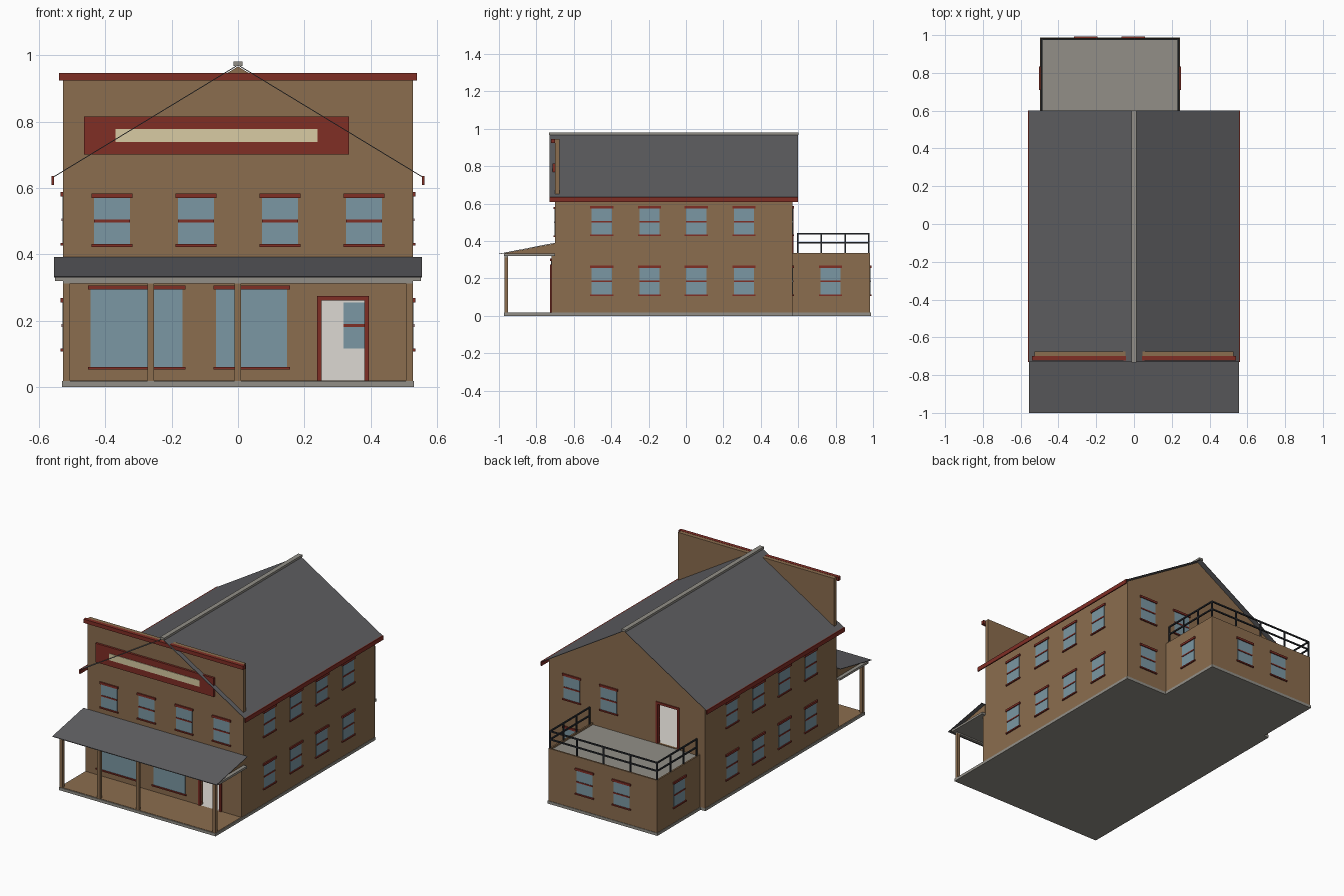
import bpy
import bmesh

if "Cube" in bpy.data.objects:
    bpy.data.objects.remove(bpy.data.objects["Cube"], do_unlink=True)


def make_material(name, rgb):
    linear = [((c / 255 + 0.055) / 1.055) ** 2.4 for c in rgb] + [1]
    mat = bpy.data.materials.new(name)
    mat.use_nodes = True
    mat.diffuse_color = linear
    bsdf = mat.node_tree.nodes["Principled BSDF"]
    bsdf.inputs["Base Color"].default_value = linear
    bsdf.inputs["Roughness"].default_value = 0.9
    return mat


brown = make_material("brown siding", (139, 109, 78))
red = make_material("red trim", (128, 46, 37))
cream = make_material("cream paint", (216, 203, 163))
white = make_material("off white plaster", (220, 217, 210))
blue = make_material("blue grey glass", (123, 151, 163))
slate = make_material("dark slate", (95, 95, 98))
stone = make_material("grey stone", (146, 143, 135))
iron = make_material("dark iron", (44, 47, 52))


def prism(name, points, axis, lo, hi, mat):
    """Extrude a 2D outline along x or y; points are (other axis, z)."""
    bm = bmesh.new()
    rings = []
    for d in (lo, hi):
        rings.append([bm.verts.new((d, u, z) if axis == "x" else (u, d, z)) for u, z in points])
    for ring in rings:
        bm.faces.new(ring)
    n = len(points)
    for i in range(n):
        j = (i + 1) % n
        bm.faces.new((rings[0][i], rings[0][j], rings[1][j], rings[1][i]))
    bmesh.ops.recalc_face_normals(bm, faces=bm.faces)
    mesh = bpy.data.meshes.new(name)
    bm.to_mesh(mesh)
    bm.free()
    mesh.materials.append(mat)
    obj = bpy.data.objects.new(name, mesh)
    bpy.context.collection.objects.link(obj)
    return obj


def box(name, x, y, z, mat):
    outline = [(x[0], z[0]), (x[1], z[0]), (x[1], z[1]), (x[0], z[1])]
    return prism(name, outline, "y", y[0], y[1], mat)


def wall_box(name, wall, u, z, depth, mat):
    """Box placed on a wall given as (axis, position, outward sign)."""
    axis, pos, sign = wall
    d = sorted(pos + sign * k for k in depth)
    if axis == "x":
        return box(name, d, u, z, mat)
    return box(name, u, d, z, mat)


def window(name, wall, centre, bottom, width=0.108, height=0.14, bar=True):
    h = width / 2
    top = bottom + height
    u = (centre - h, centre + h)
    wide = (u[0] - 0.008, u[1] + 0.008)
    wall_box(name + "_glass", wall, u, (bottom, top), (-0.016, 0.002), blue)
    wall_box(name + "_lintel", wall, wide, (top, top + 0.013), (0, 0.008), red)
    wall_box(name + "_sill", wall, wide, (bottom - 0.008, bottom), (0, 0.008), red)
    if bar:
        mid = bottom + height / 2
        wall_box(name + "_bar", wall, u, (mid - 0.004, mid + 0.004), (-0.018, 0.005), red)


def door_frame(name, wall, u0, u1, z0, z1, t=0.014):
    for side, u in (("left", (u0 - t, u0)), ("right", (u1, u1 + t))):
        wall_box(name + "_jamb_" + side, wall, u, (z0, z1 + t), (-0.018, 0.006), red)
    wall_box(name + "_head", wall, (u0, u1), (z1, z1 + t), (-0.018, 0.006), red)


W, BACK = 0.527, 0.57
LOW_FRONT, FRONT = -0.72, -0.70
FLOOR, UPPER = 0.017, 0.33
RIDGE, SLOPE = 0.972, 0.607

# Foundations and porch floor
box("house_foundation", (-0.53, 0.53), (-0.973, BACK), (0, FLOOR), stone)
box("annex_foundation", (-0.498, 0.243), (BACK, 0.988), (0, FLOOR), stone)
box("porch_floor", (-0.525, 0.525), (-0.968, LOW_FRONT), (FLOOR - 0.001, 0.019), brown)

# Ground floor front wall around the open door
DOOR = (0.252, 0.381)
DOOR_TOP = 0.26
y_front = (LOW_FRONT, FRONT)
box("front_wall_left", (-W, DOOR[0]), y_front, (FLOOR, 0.32), brown)
box("front_wall_right", (DOOR[1], W), y_front, (FLOOR, 0.32), brown)
box("front_wall_over_door", DOOR, y_front, (DOOR_TOP, 0.32), brown)

# False front with cornice and blank sign board
box("false_front", (-W, W), (FRONT, -0.676), (0.32, 0.945), brown)
box("front_cornice", (-0.54, 0.54), (-0.722, FRONT), (0.923, 0.946), red)
box("sign_board", (-0.465, 0.335), (-0.713, FRONT), (0.70, 0.815), red)
box("sign_panel", (-0.37, 0.24), (-0.716, -0.71), (0.738, 0.778), cream)

# Side walls, inner linings and eave boards
EAVE_WALL = RIDGE - SLOPE * W - 0.006
for side, s in (("left", 1), ("right", -1)):
    wall = ("x", s * W, s)
    wall_box(side + "_wall", wall, (FRONT, BACK), (FLOOR, EAVE_WALL), (-0.012, 0), brown)
    wall_box(side + "_lower_lining", wall, (FRONT, 0.556), (FLOOR, 0.32), (-0.014, -0.012), white)
    wall_box(side + "_upper_lining", wall, (-0.67, 0.556), (UPPER, 0.6), (-0.014, -0.012), cream)
    wall_box(side + "_eave_board", wall, (-0.73, 0.60), (0.609, 0.635), (0.028, 0.035), red)
    for i, y in enumerate((-0.45, -0.195, 0.055, 0.31)):
        for floor, z in (("lower", 0.115), ("upper", 0.434)):
            window(f"{side}_{floor}_window_{i + 1}", wall, y, z)

# Back wall with gable and balcony door
BDOOR = (-0.342, -0.212)
BDOOR_TOP = 0.57
y_back = (BACK - 0.012, BACK)
box("back_wall_lower", (-W, W), y_back, (FLOOR, UPPER), brown)
box("back_wall_right", (-W, BDOOR[0]), y_back, (UPPER, BDOOR_TOP), brown)
box("back_wall_left", (BDOOR[1], W), y_back, (UPPER, BDOOR_TOP), brown)
prism("back_gable", [(-W, BDOOR_TOP), (W, BDOOR_TOP), (W, EAVE_WALL), (0, RIDGE - 0.006),
                     (-W, EAVE_WALL)], "y", *y_back, brown)
box("back_lower_lining", (-W + 0.014, W - 0.014), (0.556, 0.558), (FLOOR, 0.32), white)

# Interior floors and ceiling
inside = (-W + 0.012, W - 0.012)
box("ground_floor", inside, (LOW_FRONT, 0.558), (FLOOR, 0.019), white)
box("upper_floor", inside, (FRONT, 0.558), (0.32, UPPER), white)
box("upper_ceiling", inside, (-0.676, 0.558), (0.6, 0.61), cream)
box("upper_front_lining", inside, (-0.676, -0.674), (UPPER, 0.6), cream)

# Main roof and ridge cap
EX = 0.56
EZ = RIDGE - SLOPE * EX
prism("main_roof", [(-EX, EZ), (0, RIDGE), (EX, EZ), (EX, EZ - 0.003), (0, RIDGE - 0.003),
                    (-EX, EZ - 0.003)], "y", -0.73, 0.60, slate)
box("ridge_cap", (-0.014, 0.014), (-0.732, 0.602), (0.968, 0.981), stone)

# Porch roof, ceiling and posts
prism("porch_roof", [(-1.0, 0.332), (FRONT, 0.391), (FRONT, 0.388), (-1.0, 0.329)],
      "x", -0.555, 0.555, slate)
prism("porch_roof_ends", [(-0.972, 0.33), (FRONT, 0.33), (FRONT, 0.387), (-0.972, 0.334)],
      "x", -0.53, 0.53, brown)
box("porch_ceiling", (-0.552, 0.552), (-0.974, FRONT), (0.319, 0.332), stone)
box("porch_beam", (-W, W), (-0.97, -0.952), (0.311, 0.32), stone)
for i, x in enumerate((-0.517, -0.263, -0.001, 0.517)):
    box(f"porch_post_{i + 1}", (x - 0.01, x + 0.01), (-0.97, -0.952), (FLOOR, 0.312), brown)

# Front windows and door frames
low_wall, high_wall = ("y", LOW_FRONT, -1), ("y", FRONT, -1)
window("shop_window_wide", low_wall, -0.306, 0.06, 0.278, 0.233, False)
window("shop_window_narrow", low_wall, 0.041, 0.06, 0.215, 0.233, False)
for i, x in enumerate((-0.38, -0.127, 0.127, 0.38)):
    window(f"front_upper_window_{i + 1}", high_wall, x, 0.43)
door_frame("front_door", low_wall, *DOOR, FLOOR, DOOR_TOP)

# Back windows and balcony door frame
back_wall = ("y", BACK, 1)
window("back_lower_window", back_wall, 0.372, 0.115)
for i, x in enumerate((0.372, 0.122)):
    window(f"back_upper_window_{i + 1}", back_wall, x, 0.434)
door_frame("balcony_door", back_wall, *BDOOR, UPPER, BDOOR_TOP)

# Rear annex with flat deck and low parapet
AX0, AX1, AY = -0.495, 0.24, 0.985
box("annex_walls", (AX0, AX1), (BACK, AY), (FLOOR, 0.32), brown)
box("annex_deck", (AX0 + 0.01, AX1 - 0.01), (BACK, AY - 0.01), (0.32, 0.326), stone)
box("annex_parapet_right", (AX0, AX0 + 0.01), (BACK, AY), (0.32, 0.337), brown)
box("annex_parapet_left", (AX1 - 0.01, AX1), (BACK, AY), (0.32, 0.337), brown)
box("annex_parapet_back", (AX0, AX1), (AY - 0.01, AY), (0.32, 0.337), brown)
for side, x, s in (("left", AX1, 1), ("right", AX0, -1)):
    window(f"annex_{side}_window", ("x", x, s), 0.772, 0.115)
for i, x in enumerate((-0.255, -0.005)):
    window(f"annex_back_window_{i + 1}", ("y", AY, 1), x, 0.115)

# Balcony railing
R = 0.004
RX0, RX1, RY0, RY1 = AX0 + 0.006, AX1 - 0.006, 0.597, AY - 0.008
side_ys = [RY0 + (RY1 - RY0) * k / 3 for k in range(4)]
back_xs = [RX0 + (RX1 - RX0) * k / 4 for k in range(1, 4)]
posts = [(x, y) for x in (RX0, RX1) for y in side_ys] + [(x, RY1) for x in back_xs]
for i, (x, y) in enumerate(posts):
    box(f"railing_post_{i + 1}", (x - R, x + R), (y - R, y + R), (0.325, 0.443), iron)
for level, z in (("middle", 0.39), ("top", 0.44)):
    zz = (z - R, z + R)
    for side, x in (("left", RX1), ("right", RX0)):
        box(f"railing_{level}_{side}", (x - R, x + R), (RY0, RY1), zz, iron)
    box(f"railing_{level}_back", (RX0, RX1), (RY1 - R, RY1 + R), zz, iron)
